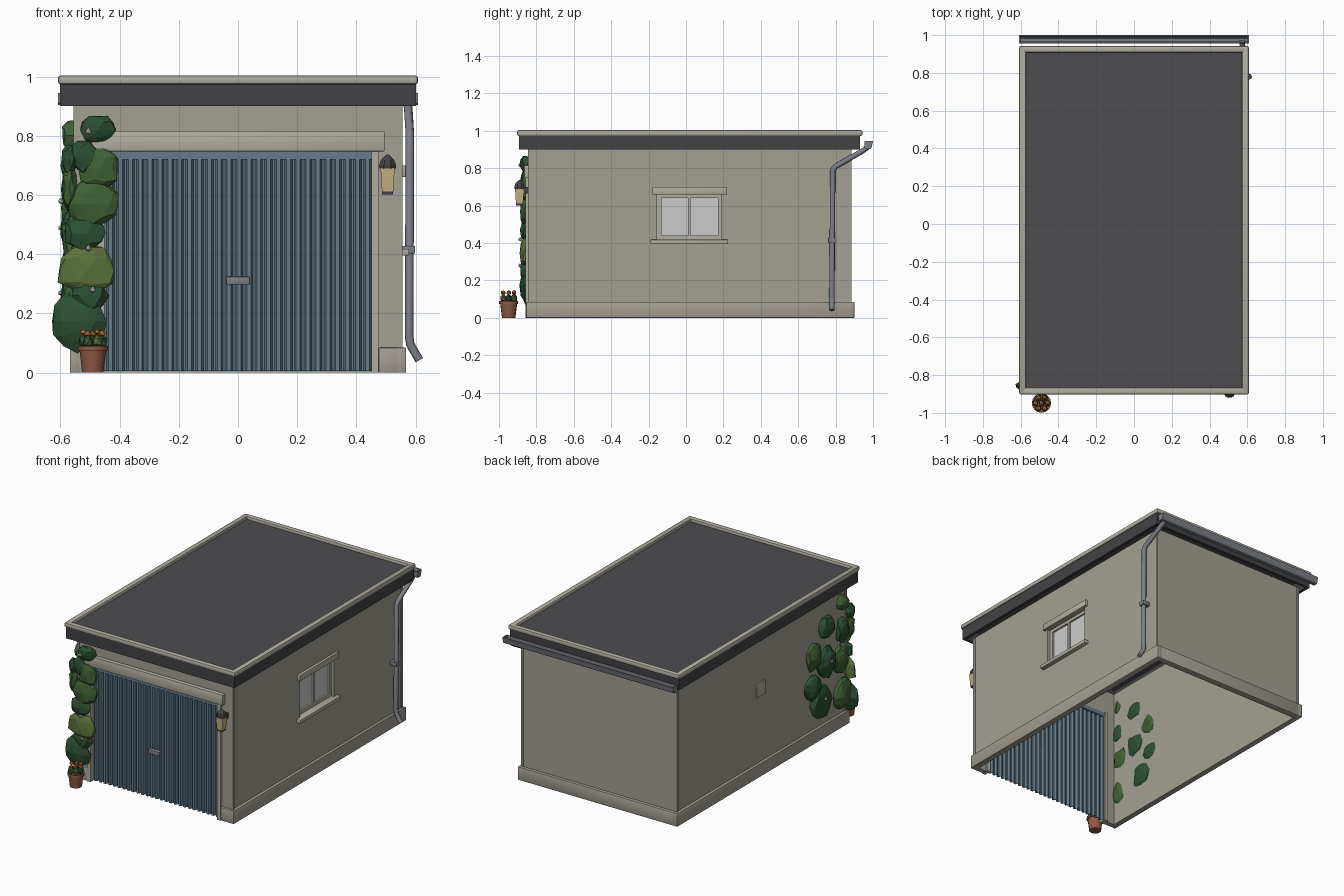
import bpy, bmesh, math, random
from mathutils import Vector

if "Cube" in bpy.data.objects:
    bpy.data.objects.remove(bpy.data.objects["Cube"])

random.seed(4)


def mat(name, r, g, b):
    m = bpy.data.materials.new(name)
    m.diffuse_color = (r, g, b, 1)
    m.use_nodes = True
    m.node_tree.nodes["Principled BSDF"].inputs["Base Color"].default_value = m.diffuse_color
    return m


WALL = mat("render_wall", .37, .35, .295)
TRIM = mat("pale_trim", .44, .42, .355)
PLINTH = mat("plinth", .37, .345, .30)
DARK = mat("dark_fascia", .055, .055, .06)
ROOF = mat("roof_felt", .075, .075, .08)
BLUE = mat("door_blue", .13, .20, .26)
METAL = mat("metal", .20, .215, .24)
GLASS = mat("glass", .55, .55, .56)
CLAY = mat("clay", .27, .10, .06)
GLOW = mat("lamp_glass", .55, .44, .22)
FLOWER = mat("orange_flower", .6, .2, .05)
WHITE = mat("white_flower", .7, .68, .65)
GREENS = [mat("leaf_%d" % i, *c) for i, c in enumerate(
    [(.025, .08, .035), (.05, .12, .035), (.11, .17, .045)])]


def finish(bm, name, m, smooth=False):
    bmesh.ops.recalc_face_normals(bm, faces=bm.faces)
    me = bpy.data.meshes.new(name)
    bm.to_mesh(me)
    bm.free()
    ob = bpy.data.objects.new(name, me)
    bpy.context.collection.objects.link(ob)
    me.materials.append(m)
    if smooth:
        bpy.context.view_layer.objects.active = ob
        ob.select_set(True)
        bpy.ops.object.shade_smooth_by_angle(angle=math.radians(40))
        ob.select_set(False)
    return ob


def box(name, x, y, z, m, bevel=0):
    """Box from three (min, max) ranges."""
    bm = bmesh.new()
    bmesh.ops.create_cube(bm, size=1)
    for v in bm.verts:
        v.co = [(r[0] + r[1]) / 2 + c * (r[1] - r[0]) for r, c in zip((x, y, z), v.co)]
    if bevel:
        bmesh.ops.bevel(bm, geom=bm.edges[:], offset=bevel, segments=2, affect='EDGES', profile=.5)
    return finish(bm, name, m, bevel > 0)


def extrude(name, pts, vec, m):
    """Closed outline pushed along a vector."""
    bm = bmesh.new()
    f = bm.faces.new([bm.verts.new(p) for p in pts])
    g = bmesh.ops.extrude_face_region(bm, geom=[f])["geom"]
    bmesh.ops.translate(bm, vec=vec, verts=[e for e in g if isinstance(e, bmesh.types.BMVert)])
    return finish(bm, name, m)


def lathe(name, prof, loc, n, m, turn=0, smooth=False):
    """Solid of (radius, height) rings."""
    bm = bmesh.new()
    rings = [[bm.verts.new((loc[0] + r * math.cos(turn + 2 * math.pi * i / n),
                            loc[1] + r * math.sin(turn + 2 * math.pi * i / n), loc[2] + h))
              for i in range(n)] for r, h in prof]
    for a, b in zip(rings, rings[1:]):
        for i in range(n):
            bm.faces.new((a[i], a[(i + 1) % n], b[(i + 1) % n], b[i]))
    bm.faces.new(rings[0])
    bm.faces.new(rings[-1])
    return finish(bm, name, m, smooth)


def blob(name, loc, size, m, sub=2, jitter=.14):
    """Squashed, faceted clump of foliage."""
    bm = bmesh.new()
    bmesh.ops.create_icosphere(bm, subdivisions=sub, radius=1)
    for v in bm.verts:
        k = 1 + random.uniform(-jitter, jitter)
        v.co = Vector([l + c * s * k for l, c, s in zip(loc, v.co, size)])
    return finish(bm, name, m)


# hollow walls; the right wall is built around the window opening
F, B, T = -.84, .88, .02
Z = (0, .905)
box("left_wall", (-.55, -.53), (F, B), Z, WALL)
box("back_wall", (-.53, .53), (B - T, B), Z, WALL)
R = (.53, .55)
box("right_wall_front", R, (F, -.155), Z, WALL)
box("right_wall_rear", R, (.19, B), Z, WALL)
box("right_wall_below_window", R, (-.155, .19), (0, .41), WALL)
box("right_wall_above_window", R, (-.155, .19), (.66, .905), WALL)
box("front_wall_top", (-.53, .53), (F, F + T), (.745, .905), WALL)
for s, side in ((-1, "left"), (1, "right")):
    def span(a, b):
        return tuple(sorted((s * a, s * b)))
    box(side + "_front_wall", span(.45, .53), (F, F + T), Z, WALL)
    box(side + "_door_jamb", span(.45, .475), (F - .018, F + .03), (0, .747), TRIM)
    box(side + "_front_corner", span(.54, .556), (F - .004, F + .012), (.085, .9), WALL)
    box(side + "_back_corner", span(.54, .556), (B - .012, B + .004), (.085, .9), WALL)
    # plinth along the side and the short front return
    box(side + "_plinth", span(.535, .568), (-.855, .90), (0, .085), PLINTH, .004)
    box(side + "_front_plinth", span(.475, .54), (-.855, -.822), (0, .085), PLINTH, .004)
box("back_plinth", (-.54, .54), (.866, .90), (0, .085), PLINTH, .004)
box("door_lintel", (-.495, .495), (-.865, -.82), (.747, .815), TRIM, .003)

# roof: thin felt deck, hanging fascia boards and raised rounded coping
box("roof_deck", (-.58, .58), (-.875, .915), (.974, .985), ROOF)
for s, side in ((-1, "left"), (1, "right")):
    box(side + "_fascia", tuple(sorted((s * .583, s * .601))), (-.893, .93), (.90, .975), DARK)
    box(side + "_coping", tuple(sorted((s * .572, s * .608))), (-.903, .943), (.973, 1.004), TRIM, .01)
box("front_fascia", (-.59, .59), (-.893, -.875), (.90, .975), DARK)
box("back_fascia", (-.59, .59), (.912, .93), (.90, .975), DARK)
box("front_coping", (-.605, .605), (-.903, -.866), (.973, 1.004), TRIM, .01)
box("back_coping", (-.605, .605), (.907, .943), (.973, 1.004), TRIM, .01)

# corrugated door: trapezoid ribs repeated across, as a thin sheet
n, p, yf = 27, .9 / 27, -.838
wave = []
for i in range(n):
    x = -.45 + i * p
    wave += [(x, yf + .016), (x + .2 * p, yf + .016), (x + .4 * p, yf), (x + .8 * p, yf)]
wave.append((.45, yf + .016))
outline = [(x, y, .006) for x, y in wave] + [(x, y + .005, .006) for x, y in reversed(wave)]
extrude("corrugated_door", outline, (0, 0, .722), BLUE)
box("door_top_rail", (-.45, .45), (-.842, -.815), (.72, .747), BLUE)
box("door_handle", (-.04, .04), (-.862, -.832), (.297, .324), METAL, .004)

# recessed window: frame, panes, lintel and sill
for nm, y, z in (("window_frame_bottom", (-.155, .19), (.41, .44)),
                 ("window_frame_top", (-.155, .19), (.64, .66)),
                 ("window_frame_front", (-.155, -.13), (.44, .64)),
                 ("window_frame_rear", (.17, .19), (.44, .64)),
                 ("window_mullion", (.01, .025), (.44, .64))):
    box(nm, (.51, .531), y, z, TRIM)
box("front_pane", (.515, .52), (-.13, .01), (.44, .64), GLASS)
box("rear_pane", (.515, .52), (.025, .17), (.44, .64), GLASS)
box("window_lintel", (.54, .567), (-.18, .22), (.66, .70), TRIM, .003)
box("window_sill", (.515, .578), (-.19, .225), (.395, .418), TRIM, .003)

# vent plate on the left wall
box("vent_plate", (-.558, -.545), (-.015, .075), (.51, .60), TRIM, .002)

# open box gutter with end caps along the back
g = [(.955, .945), (.955, .91), (.962, .903), (.985, .903), (.992, .91), (1.0, .945),
     (.994, .945), (.987, .914), (.982, .909), (.965, .909), (.961, .913), (.961, .945)]
extrude("gutter", [(-.606, y, z) for y, z in g], (1.212, 0, 0), METAL)
for s, side in ((-1, "left"), (1, "right")):
    extrude(side + "_gutter_cap", [(s * .608, y, z) for y, z in g[:6]], (-s * .006, 0, 0), METAL)

# downpipe swept along a bent path
cu = bpy.data.curves.new("downpipe", 'CURVE')
cu.dimensions = '3D'
cu.bevel_depth, cu.bevel_resolution, cu.use_fill_caps = .0145, 2, True
path = [(.572, .97, .912), (.575, .94, .89), (.58, .80, .81), (.58, .785, .79),
        (.578, .78, .12), (.582, .78, .095), (.612, .78, .042)]
sp = cu.splines.new('POLY')
sp.points.add(len(path) - 1)
for q, c in zip(sp.points, path):
    q.co = (*c, 1)
cu.materials.append(METAL)
bpy.context.collection.objects.link(bpy.data.objects.new("downpipe", cu))
box("pipe_bracket", (.548, .598), (.76, .80), (.402, .428), METAL, .003)

# wall lantern
box("lantern_mount", (.49, .52), (-.875, -.835), (.665, .70), DARK)
lathe("lantern_glass", [(.027, .612), (.034, .692)], (.505, -.89, 0), 4, GLOW, math.pi / 4)
lathe("lantern_base", [(.027, .602), (.027, .613)], (.505, -.89, 0), 4, DARK, math.pi / 4)
lathe("lantern_cap", [(.030, .69), (.031, .70), (.024, .718), (.012, .73), (.003, .737)],
      (.505, -.89, 0), 8, DARK, math.pi / 8)

# climbing plant on the front corner: (x, z, half width, half height)
front = [(-.475, .82, .06, .05), (-.515, .73, .055, .055), (-.465, .69, .068, .08),
         (-.57, .72, .025, .05), (-.57, .63, .025, .07), (-.485, .57, .093, .08),
         (-.515, .47, .07, .06), (-.51, .345, .098, .08), (-.50, .26, .06, .06),
         (-.54, .175, .09, .10)]
for i, (x, z, w, h) in enumerate(front):
    blob("front_ivy_%d" % i, (x, -.857, z), (w, .03, h), GREENS[(0, 0, 1, 0, 1, 1, 0, 2, 0, 0)[i]])
# clumps on the left wall: (y, z, half width, half height)
side_ivy = [(-.57, .24, .10, .11), (-.79, .21, .08, .10), (-.63, .47, .09, .10),
            (-.50, .56, .075, .09), (-.63, .70, .075, .075), (-.77, .44, .07, .09),
            (-.79, .62, .055, .08), (-.79, .80, .045, .055), (-.49, .36, .07, .08)]
for i, (y, z, w, h) in enumerate(side_ivy):
    blob("side_ivy_%d" % i, (-.557, y, z), (.04, w, h), GREENS[(i + i // 2) % 3])
for i, (x, y, z) in enumerate([(-.505, -.885, .815), (-.505, -.885, .42), (-.49, -.887, .28),
                               (-.597, -.63, .49), (-.597, -.70, .58), (-.597, -.57, .27)]):
    blob("ivy_flower_%d" % i, (x, y, z), (.011, .011, .011), WHITE, 1, 0)

# potted flowers
px, py = -.49, -.948
lathe("plant_pot", [(.036, 0), (.045, .075), (.051, .075), (.051, .09), (.043, .09), (.042, .083)],
      (px, py, 0), 16, CLAY, 0, True)
for i in range(7):
    a = i * math.tau / 6
    r = .032 if i < 6 else 0
    c = (px + r * math.cos(a), py + r * math.sin(a))
    blob("pot_leaf_%d" % i, (*c, .105), (.018, .018, .024), GREENS[i % 3], 1)
    blob("pot_flower_%d" % i, (*c, .132 + .006 * (i % 2)), (.013, .013, .010), FLOWER, 1)
